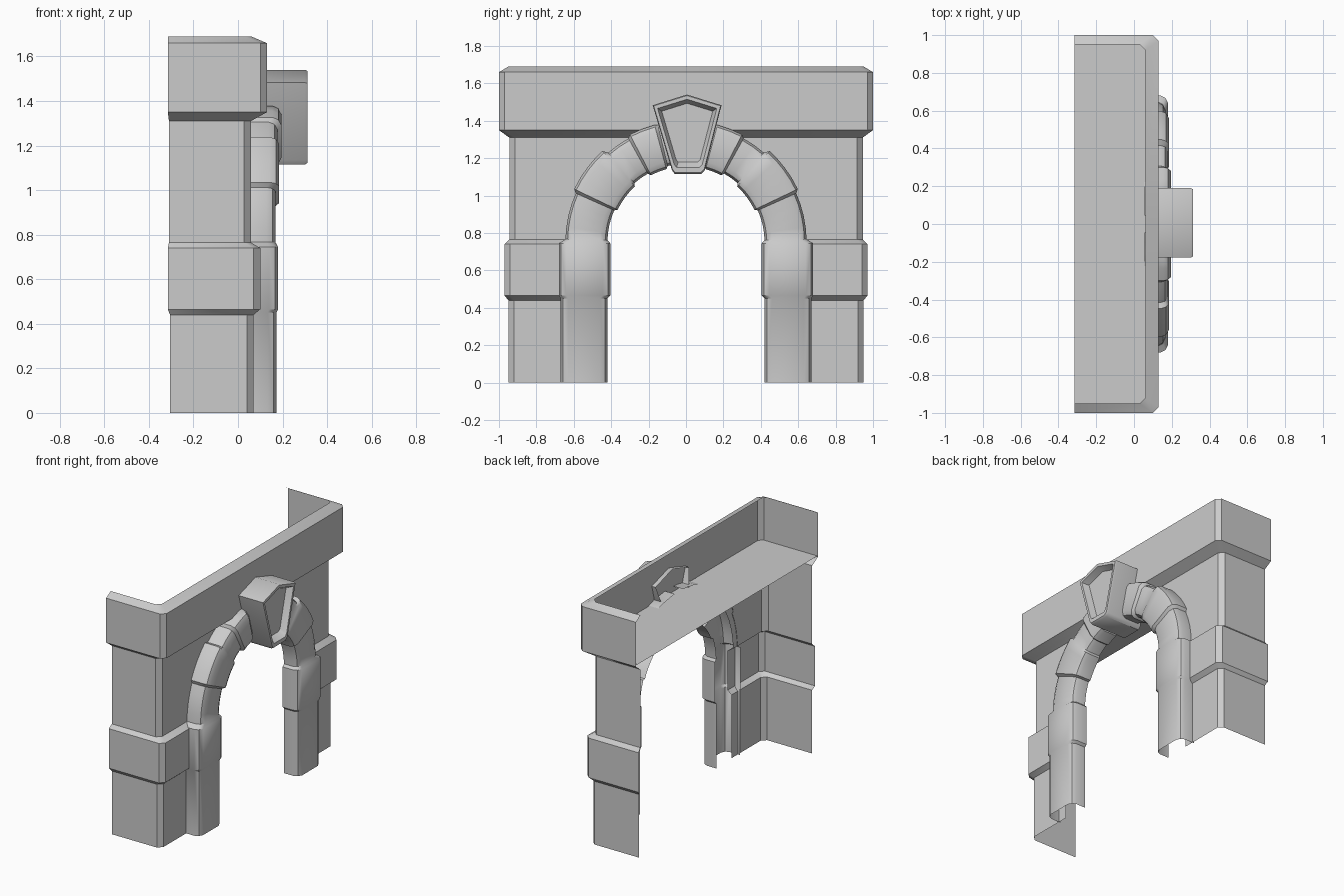
import bpy, bmesh
from math import sin, cos, radians, sqrt

if "Cube" in bpy.data.objects:
    bpy.data.objects.remove(bpy.data.objects["Cube"])


def make(name, verts, faces, mirror=True, angle=35):
    me = bpy.data.meshes.new(name)
    me.from_pydata(verts, [], faces)
    bm = bmesh.new()
    bm.from_mesh(me)
    bmesh.ops.remove_doubles(bm, verts=bm.verts, dist=1e-5)
    bmesh.ops.recalc_face_normals(bm, faces=bm.faces)
    bm.to_mesh(me)
    bm.free()
    ob = bpy.data.objects.new(name, me)
    bpy.context.collection.objects.link(ob)
    if mirror:
        m = ob.modifiers.new("mirror", 'MIRROR')
        m.use_axis = (False, True, False)
    bpy.ops.object.select_all(action='DESELECT')
    bpy.context.view_layer.objects.active = ob
    ob.select_set(True)
    bpy.ops.object.shade_smooth_by_angle(angle=radians(angle))
    return ob


def skin(rows, closed=False):
    """Join equal-length rows of points into a sheet of quads."""
    n = len(rows[0])
    faces = []
    for i in range(len(rows) - 1):
        for j in range(n if closed else n - 1):
            k = (j + 1) % n
            faces.append((i*n + j, i*n + k, (i+1)*n + k, (i+1)*n + j))
    return [p for r in rows for p in r], faces


SPRING = 0.75   # height where the arch starts to curve
HOLE = 0.60     # radius of the opening cut in the wall, hidden by the ring

# Wall: open-backed shell, profile of (z, front x, side y, back x)
profile = [(0, .07, .95, -.305), (.44, .07, .95, -.305), (.465, .10, .97, -.315),
           (.74, .10, .97, -.315), (.765, .058, .945, -.31), (1.31, .058, .945, -.31),
           (1.35, .13, 1.0, -.315), (1.66, .13, 1.0, -.315), (1.69, .06, .95, -.315)]


def wall_at(z):
    for a, b in zip(profile, profile[1:]):
        if z <= b[0]:
            t = (z - a[0]) / (b[0] - a[0])
            return [p + (q - p) * t for p, q in zip(a[1:], b[1:])]


levels = {p[0] for p in profile} | {SPRING + HOLE * sin(radians(a)) for a in range(0, 91, 6)}
rows = []
for z in sorted(levels):
    x, y, back = wall_at(z)
    h = HOLE if z < SPRING else sqrt(max(0, HOLE**2 - (z - SPRING)**2))
    rows.append([(back, y, z), (x - .03, y, z), (x, y - .03, z), (x, h, z)])
make("wall", *skin(rows))

# Roof floor, sunk inside the parapet
make("roof_floor", [(-.315, 0, 1.36), (-.315, .995, 1.36), (.1, .995, 1.36),
                    (.125, .97, 1.36), (.125, 0, 1.36)], [(0, 1, 2, 3, 4)])

# Arch ring: stations of (base z, angle, inner radius, outer radius, front x)
small, big = (.42, .645), (.405, .662)
stations = [(0, 0, .42, .67, .173), (.45, 0, .42, .67, .173),
            (.465, 0, .405, .68, .18), (.745, 0, .405, .68, .18)]
blocks = [(1.5, 24, small, .168), (25.5, 47.5, big, .184),
          (49, 61, (.42, .635), .178), (62.5, 75, (.405, .65), .195), (76.5, 86, small, .178)]
for a0, a1, (ri, ro), xf in blocks:
    n = max(2, round((a1 - a0) / 5))
    stations += [(SPRING, a0 + (a1 - a0) * i / n, ri, ro, xf) for i in range(n + 1)]
rows = []
for z0, a, ri, ro, xf in stations:
    c, s = cos(radians(a)), sin(radians(a))
    section = [(ri, .06), (ri, xf - .04), (ri + .012, xf - .014), (ri + .04, xf),
               (ro - .04, xf), (ro - .012, xf - .014), (ro, xf - .04), (ro, .055)]
    rows.append([(x, r * c, z0 + r * s) for r, x in section])
make("arch_ring", *skin(rows))

# Keystone: five-sided wedge with a sunken front panel
outline = [(.005, 1.54), (.19, 1.483), (.10, 1.135), (.08, 1.115),
           (-.06, 1.115), (-.075, 1.135), (-.178, 1.483)]
cy, cz = .008, 1.36


def key_loop(x, scale):
    return [(x, cy + (y - cy) * scale, cz + (z - cz) * scale) for y, z in outline]


rear = [(.03 if z < 1.3 else .1, y, z) for y, z in outline]
loops = [rear, key_loop(.30, 1), key_loop(.313, .97), key_loop(.313, .86), key_loop(.27, .74)]
verts, faces = skin(loops, closed=True)
faces.append(tuple(range(4 * len(outline), 5 * len(outline))))
make("keystone", verts, faces, mirror=False, angle=40)
